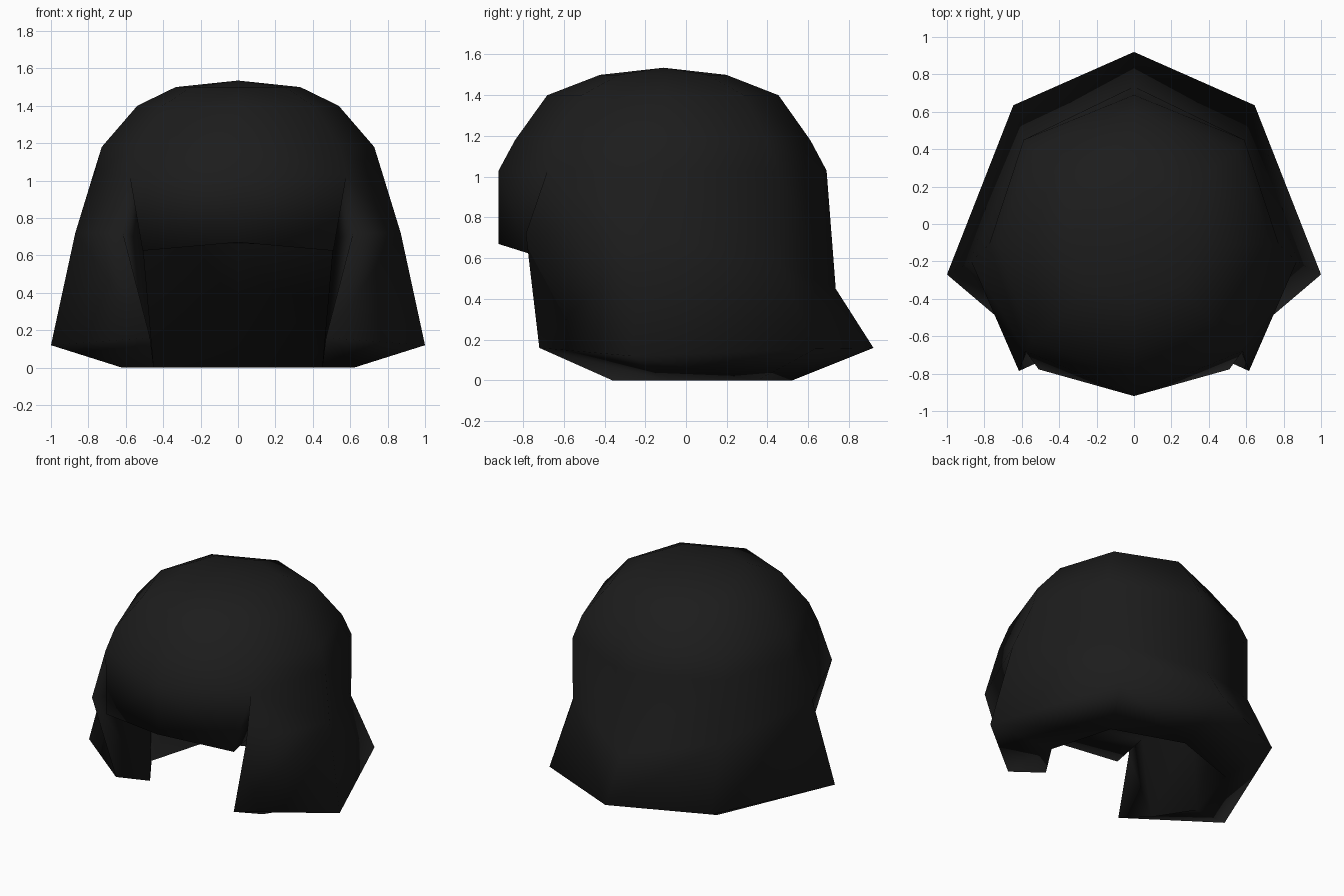
import bpy
import bmesh

cube = bpy.data.objects.get("Cube")
if cube:
    bpy.data.objects.remove(cube)

# Near-black hair colour
hair = bpy.data.materials.new("black_hair")
hair.use_nodes = True
hair.diffuse_color = (0.0118, 0.0118, 0.0118, 1)
bsdf = hair.node_tree.nodes["Principled BSDF"]
bsdf.inputs["Base Color"].default_value = hair.diffuse_color
bsdf.inputs["Roughness"].default_value = 0.9

bm = bmesh.new()
CENTRE_Y = -0.11
# Half plan of the crown: front, temple, side, nape corner, back
PLAN = [(0, -0.81), (0.58, -0.57), (0.775, 0), (0.59, 0.56), (0, 0.8)]


def verts(points):
    return [bm.verts.new(p) for p in points]


def face(*corners):
    bm.faces.new(corners)


def strip(upper, lower):
    """Quads between two rows of vertices."""
    for a, b, c, d in zip(upper, lower, lower[1:], upper[1:]):
        face(a, b, c, d)


# Crown: rings of (x scale, y scale, height) below the apex
apex = bm.verts.new((0, CENTRE_Y, 1.535))
crown = None
for sx, sy, z in [(0.43, 0.385, 1.5), (0.695, 0.705, 1.4), (0.94, 0.9, 1.18), (1, 1, 1.03)]:
    ring = verts((x * sx, CENTRE_Y + y * sy, z) for x, y in PLAN)
    if crown:
        strip(crown, ring)
    else:
        for a, b in zip(ring, ring[1:]):
            face(apex, a, b)
    crown = ring
temple = crown[1]

# Skirt from the temple round to the back, flaring to the rim
middle = verts([(0.615, -0.786, 0.72), (0.87, -0.2, 0.72), (0.585, 0.455, 0.58), (0, 0.735, 0.45)])
rim = verts([(0.47, -0.72, 0.16), (1, -0.27, 0.12), (0.645, 0.635, 0.155), (0, 0.92, 0.16)])
strip(crown[1:], middle)
strip(middle[1:], rim[1:])
# Side lock, creased inwards along its diagonal
face(middle[0], rim[0], middle[1])
face(middle[1], rim[0], rim[1])

# Underside, inner walls and ceiling of the hollow
inner_rim = verts([(0.45, -0.36, 0), (0.62, -0.1, 0), (0.49, 0.35, 0), (0, 0.52, 0)])
inner_top = verts([(0.51, -0.53, 0.68), (0.6, -0.12, 0.66), (0.49, 0.33, 0.66), (0, 0.5, 0.66)])
fringe_back = bm.verts.new((0, -0.66, 0.68))
strip(rim, inner_rim)
strip(inner_rim, inner_top)
face(fringe_back, *inner_top)

# Front edge of the side lock
face(temple, middle[0], inner_top[0])
face(middle[0], rim[0], inner_rim[0], inner_top[0])

# Fringe with its underside and end
fringe = verts([(0, -0.92, 0.67), (0.51, -0.777, 0.625)])
strip(crown[:2], fringe)
strip(fringe, [fringe_back, inner_top[0]])
face(temple, fringe[1], inner_top[0])

# Mirror the half and close it down the middle
bmesh.ops.mirror(bm, geom=bm.verts[:] + bm.edges[:] + bm.faces[:], axis="X", merge_dist=0.001)
bmesh.ops.recalc_face_normals(bm, faces=bm.faces[:])
for f in bm.faces:
    f.smooth = True

mesh = bpy.data.meshes.new("hair_cap")
bm.to_mesh(mesh)
bm.free()
mesh.materials.append(hair)
cap = bpy.data.objects.new("hair_cap", mesh)
bpy.context.collection.objects.link(cap)
